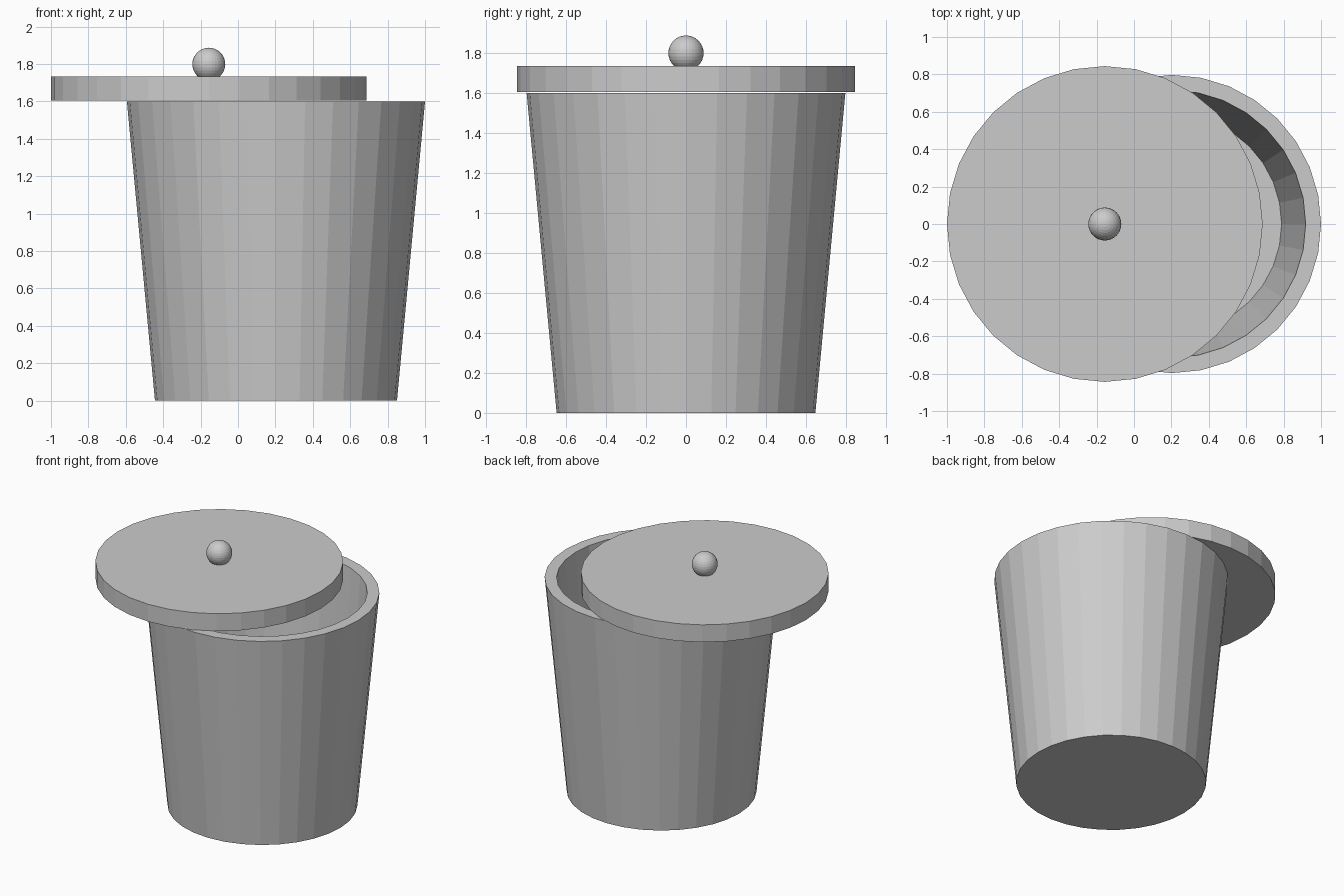
import bpy, bmesh
from math import cos, sin, tau

if "Cube" in bpy.data.objects:
    bpy.data.objects.remove(bpy.data.objects["Cube"])

SIDES = 32


def lathe(name, profile, location):
    """Revolve a closed (radius, z) profile, capping both ends flat."""
    bm = bmesh.new()
    rings = [[bm.verts.new((r * cos(tau * i / SIDES), r * sin(tau * i / SIDES), z))
              for i in range(SIDES)] for r, z in profile]
    for a, b in zip(rings, rings[1:]):
        for i in range(SIDES):
            j = (i + 1) % SIDES
            bm.faces.new((a[i], a[j], b[j], b[i]))
    bm.faces.new(rings[0][::-1])
    bm.faces.new(rings[-1])
    bmesh.ops.recalc_face_normals(bm, faces=bm.faces)
    mesh = bpy.data.meshes.new(name)
    bm.to_mesh(mesh)
    bm.free()
    obj = bpy.data.objects.new(name, mesh)
    obj.location = location
    bpy.context.collection.objects.link(obj)
    return obj


# Tapered hollow bin: outer wall, rim, inner wall, floor
lathe("bin_body", [(0.647, 0), (0.797, 1.6), (0.715, 1.6), (0.586, 0.08)], (0.203, 0, 0))

# Lid slid off to one side
LID_X = -0.156
lathe("lid", [(0.844, 1.604), (0.844, 1.734)], (LID_X, 0, 0))

# Round knob sunk slightly into the lid
bpy.ops.mesh.primitive_uv_sphere_add(segments=32, ring_count=16, radius=0.088,
                                     location=(LID_X, 0, 1.799))
bpy.context.object.name = "lid_knob"
